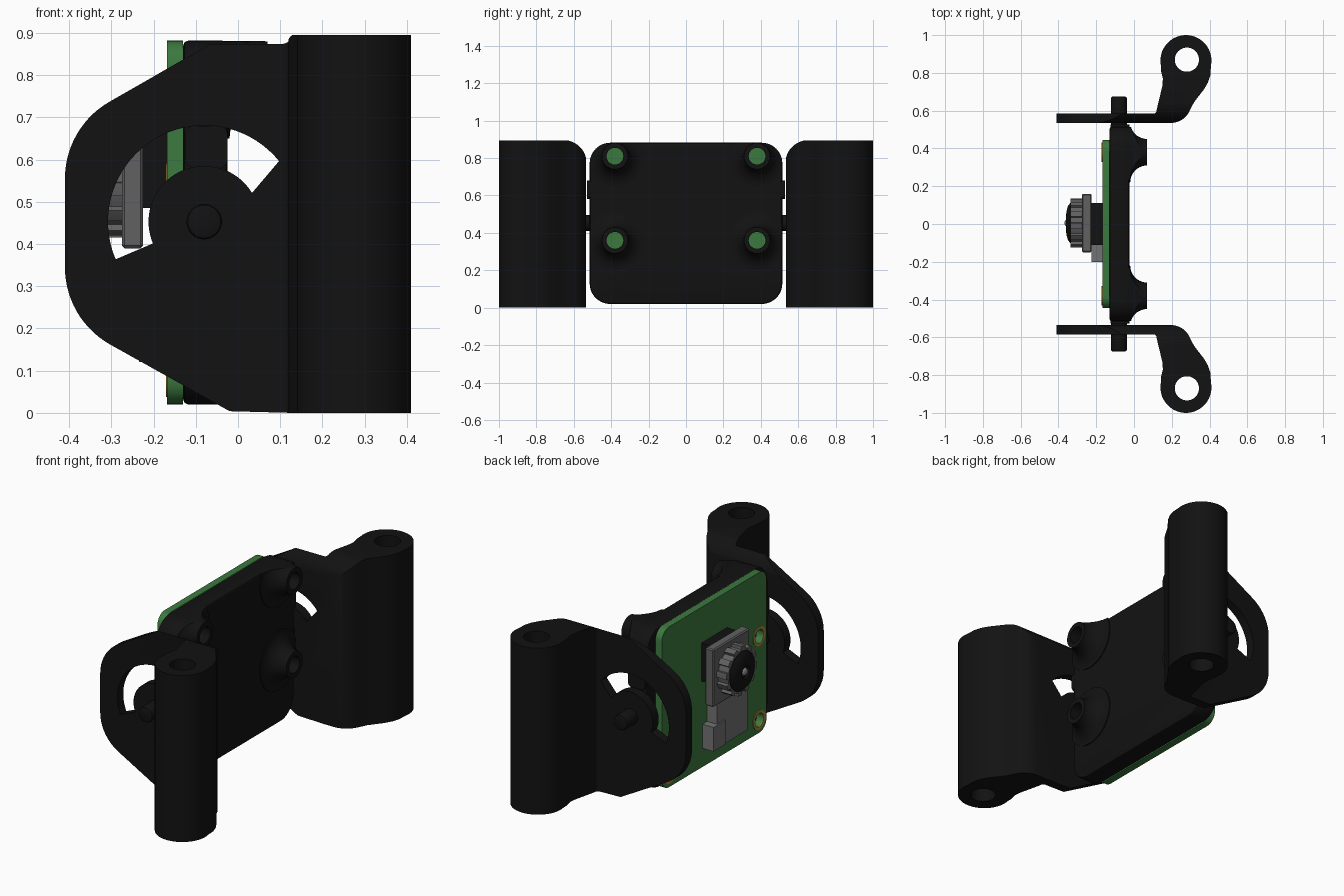
import bpy, bmesh
from math import sin, cos, radians, pi
from mathutils import Vector

if "Cube" in bpy.data.objects:
    bpy.data.objects.remove(bpy.data.objects["Cube"])


def material(name, rgb):
    m = bpy.data.materials.new(name)
    m.diffuse_color = (*rgb, 1)
    m.use_nodes = True
    m.node_tree.nodes["Principled BSDF"].inputs["Base Color"].default_value = m.diffuse_color
    return m


BLACK = material("black_plastic", (0.006, 0.006, 0.006))
GREEN = material("board_green", (0.045, 0.19, 0.05))
GREY = material("module_grey", (0.12, 0.12, 0.12))
LIGHT = material("connector_grey", (0.17, 0.17, 0.17))
GOLD = material("pad_gold", (0.38, 0.25, 0.04))


def finish(name, bm, mat):
    bmesh.ops.remove_doubles(bm, verts=bm.verts, dist=1e-5)
    bmesh.ops.recalc_face_normals(bm, faces=bm.faces)
    me = bpy.data.meshes.new(name)
    bm.to_mesh(me)
    bm.free()
    ob = bpy.data.objects.new(name, me)
    bpy.context.collection.objects.link(ob)
    if mat:
        me.materials.append(mat)
    return ob


def prism(name, pts, axis, a, b, mat=None):
    """Extrude a 2D outline along an axis from a to b."""
    place = {"x": lambda u, v, w: (w, u, v),
             "y": lambda u, v, w: (u, w, v),
             "z": lambda u, v, w: (u, v, w)}[axis]
    bm = bmesh.new()
    lo = [bm.verts.new(place(u, v, a)) for u, v in pts]
    hi = [bm.verts.new(place(u, v, b)) for u, v in pts]
    bm.faces.new(lo)
    bm.faces.new(hi)
    n = len(pts)
    for i in range(n):
        j = (i + 1) % n
        bm.faces.new((lo[i], lo[j], hi[j], hi[i]))
    return finish(name, bm, mat)


def lathe(name, profile, y, z, mat=None, steps=40):
    """Spin (radius, x) points round an axis parallel to x."""
    bm = bmesh.new()
    vs = [bm.verts.new((x, y + r, z)) for r, x in profile]
    es = [bm.edges.new(p) for p in zip(vs, vs[1:])]
    bmesh.ops.spin(bm, geom=vs + es, cent=(0, y, z), axis=(1, 0, 0),
                   angle=2 * pi, steps=steps)
    return finish(name, bm, mat)


def arc(cx, cy, r, a0, a1, n=12):
    return [(cx + r * cos(radians(a0 + (a1 - a0) * i / n)),
             cy + r * sin(radians(a0 + (a1 - a0) * i / n))) for i in range(n + 1)]


def circle(cx, cy, r, n=40):
    return arc(cx, cy, r, 0, 360, n)[:-1]


def rounded(u0, u1, v0, v1, r, n=8):
    return (arc(u1 - r, v1 - r, r, 0, 90, n) + arc(u0 + r, v1 - r, r, 90, 180, n)
            + arc(u0 + r, v0 + r, r, 180, 270, n) + arc(u1 - r, v0 + r, r, 270, 360, n))


def apply(ob, mod):
    bpy.context.view_layer.objects.active = ob
    bpy.ops.object.modifier_apply(modifier=mod.name)


def boolean(ob, other, op):
    m = ob.modifiers.new("cut", "BOOLEAN")
    m.operation, m.solver, m.object = op, "EXACT", other
    apply(ob, m)
    bpy.data.objects.remove(other, do_unlink=True)


def bevel(ob, width, segments=2):
    m = ob.modifiers.new("bevel", "BEVEL")
    m.width, m.segments, m.limit_method, m.angle_limit = width, segments, "ANGLE", radians(50)
    apply(ob, m)


def mirror_y(ob):
    m = ob.modifiers.new("mirror", "MIRROR")
    m.use_axis = (False, True, False)
    m.use_mirror_merge = False
    apply(ob, m)


# Side brackets: plan outline (plate, neck, post) trimmed by the side silhouettes
plan = ([(-0.41, 0.535)] + arc(0.195, 0.645, 0.11, -90, -22, 10)
        + [(0.318, 0.645), (0.345, 0.68), (0.372, 0.715), (0.392, 0.75), (0.405, 0.79)]
        + arc(0.275, 0.865, 0.135, -12, 192, 36)
        + [(0.143, 0.81), (0.153, 0.77), (0.15, 0.73), (0.12, 0.605)]
        + arc(0.105, 0.6, 0.015, 0, -90, 4) + [(-0.41, 0.585)])
brackets = prism("side_brackets", plan, "z", 0, 0.895, BLACK)
upper = arc(-0.2, 0.555, 0.21, 180, 120, 14)
side = ([(0.5, -0.01), (-0.02, 0.004)] + [(x, 0.9 - z) for x, z in reversed(upper)]
        + upper + [(-0.02, 0.9), (0.5, 0.9)])
boolean(brackets, prism("cut_side", side, "y", 0.4, 1.1), "INTERSECT")
end = [(0.53, -0.02), (1.1, -0.02), (1.1, 0.91), (0.70, 0.91), (0.70, 0.896)] \
    + arc(0.655, 0.772, 0.124, 90, 180, 14) + [(0.53, 0.77)]
boolean(brackets, prism("cut_end", end, "x", -0.6, 0.6), "INTERSECT")
PX, PZ = -0.08, 0.453
slot = arc(PX, PZ, 0.228, 39, 203, 36) + arc(PX, PZ, 0.132, 203, 31, 36)
boolean(brackets, prism("cut_slot", slot, "y", 0.5, 0.62), "DIFFERENCE")
boolean(brackets, prism("cut_bore", circle(0.28, 0.87, 0.064), "z", -0.1, 1), "DIFFERENCE")
mirror_y(brackets)

# Pivot pins and guide tabs on the sides of the back plate
pins = prism("pivot_pins", circle(PX, PZ, 0.042), "y", 0.48, 0.675, BLACK)
bevel(pins, 0.01)
mirror_y(pins)
tabs = prism("guide_tabs", rounded(-0.125, -0.025, 0.58, 0.68, 0.02, 5), "y", 0.48, 0.528, BLACK)
mirror_y(tabs)

# Back plate with four flared screw bosses
plate = prism("back_plate", rounded(-0.515, 0.515, 0.02, 0.882, 0.11, 12), "x", -0.13, -0.025, BLACK)
bevel(plate, 0.012)
flare = [(0, 0.07)] + [(r, x) for r, x in
                       [(0.16 - 0.09 * cos(t * pi / 20), 0.07 - 0.09 * sin(t * pi / 20))
                        for t in range(11)]] + [(0.16, -0.06), (0, -0.06)]
spots = [(y, z) for y in (-0.38, 0.38) for z in (0.81, 0.36)]
for y, z in spots:
    boss = lathe("boss", flare, y, z)
    boolean(boss, prism("cut_edge", rounded(-0.514, 0.514, 0.021, 0.881, 0.11, 12), "x", -0.1, 0.2),
            "INTERSECT")
    boolean(plate, boss, "UNION")
for y, z in spots:
    boolean(plate, prism("cut_screw", circle(y, z, 0.045, 32), "x", -0.2, 0.2), "DIFFERENCE")

# Circuit board with mounting holes and gold rings
board = prism("circuit_board", rounded(-0.445, 0.445, 0.02, 0.882, 0.06), "x", -0.168, -0.13, GREEN)
for y in (-0.38, 0.38):
    for z in (0.09, 0.54):
        boolean(board, prism("cut_mount", circle(y, z, 0.036, 28), "x", -0.2, -0.1), "DIFFERENCE")
        lathe("hole_ring", [(0.036, -0.165), (0.036, -0.171), (0.052, -0.171),
                            (0.052, -0.165), (0.036, -0.165)], y, z, GOLD, 28)

# Camera module: base, square holder, notched barrel and lens
LY, LZ = 0.005, 0.545


def square(y0, y1, z0, z1):
    return [(y0, z0), (y1, z0), (y1, z1), (y0, z1)]


prism("module_base", square(-0.11, 0.11, 0.485, 0.69), "x", -0.23, -0.166, BLACK)
holder = prism("lens_holder", square(LY - 0.155, LY + 0.155, LZ - 0.155, LZ + 0.155), "x", -0.275, -0.225, GREY)
bevel(holder, 0.006, 1)
teeth = []
for i in range(12):
    for da, r in ((0, 0.13), (7, 0.13), (14, 0.13), (15, 0.115), (22, 0.115), (29, 0.115)):
        a = radians(i * 30 + da)
        teeth.append((LY + r * cos(a), LZ + r * sin(a)))
prism("lens_barrel", teeth, "x", -0.335, -0.27, GREY)
lathe("lens_cap", [(0, -0.32), (0.105, -0.32), (0.105, -0.338), (0.09, -0.35), (0.06, -0.358),
                   (0.035, -0.36), (0.028, -0.352), (0, -0.352)], LY, LZ, BLACK)
lathe("lens_glass", [(0, -0.345), (0.022, -0.35), (0.018, -0.36), (0.01, -0.366), (0, -0.368)], LY, LZ, LIGHT, 20)

# Ribbon connector under the lens
prism("ribbon_connector", square(-0.2, 0.06, 0.12, 0.385), "x", -0.226, -0.166, LIGHT)
prism("connector_latch", square(0.0, 0.1, 0.12, 0.25), "x", -0.234, -0.166, LIGHT)

# Smooth the curved faces, keep the edges crisp
for ob in bpy.context.scene.objects:
    ob.select_set(True)
    bpy.context.view_layer.objects.active = ob
bpy.ops.object.shade_smooth_by_angle(angle=radians(30))
